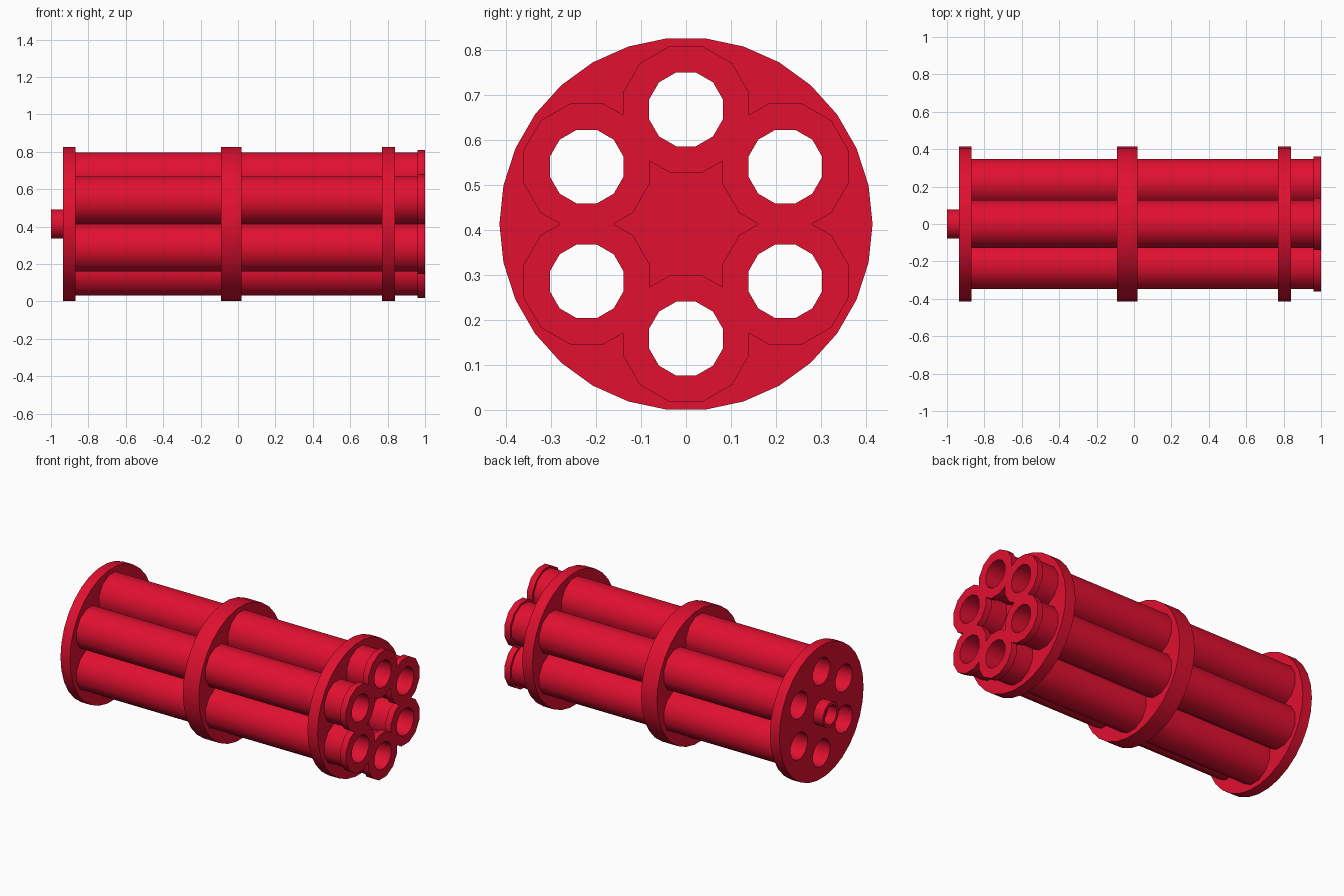
import bpy, bmesh
from math import sin, cos, pi, radians
from mathutils import Vector

if "Cube" in bpy.data.objects:
    bpy.data.objects.remove(bpy.data.objects["Cube"], do_unlink=True)

AXIS_Z = 0.414      # height of the long axis
ORBIT = 0.255       # distance of each barrel from the axis
SIDES = 12

red = bpy.data.materials.new("crimson red")
red.use_nodes = True
red.diffuse_color = (0.75, 0.005, 0.03, 1)
red.node_tree.nodes["Principled BSDF"].inputs["Base Color"].default_value = red.diffuse_color


def ring(bm, x, radius, sides, start, y=0.0, z=0.0):
    """Loop of vertices around a line parallel to x."""
    angles = [start + 2 * pi * i / sides for i in range(sides)]
    return [bm.verts.new((x, y + radius * cos(a), z + radius * sin(a))) for a in angles]


def finish(bm, name):
    bmesh.ops.recalc_face_normals(bm, faces=bm.faces)
    mesh = bpy.data.meshes.new(name)
    bm.to_mesh(mesh)
    bm.free()
    mesh.materials.append(red)
    obj = bpy.data.objects.new(name, mesh)
    bpy.context.collection.objects.link(obj)
    obj.location.z = AXIS_Z
    bpy.ops.object.select_all(action='DESELECT')
    obj.select_set(True)
    bpy.context.view_layer.objects.active = obj
    bpy.ops.object.shade_smooth_by_angle(angle=radians(40))
    return obj


def tube(name, profile, y=0.0, z=0.0):
    """Closed (x, radius) profile turned around a line parallel to x."""
    bm = bmesh.new()
    loops = [ring(bm, x, r, SIDES, pi / SIDES, y, z) for x, r in profile]
    for a, b in zip(loops, loops[1:] + loops[:1]):
        for i in range(SIDES):
            j = (i + 1) % SIDES
            bm.faces.new((a[i], a[j], b[j], b[i]))
    return finish(bm, name)


centres = [(ORBIT * cos(a), ORBIT * sin(a)) for a in (pi / 6 + k * pi / 3 for k in range(6))]


def clamp_disc(name, x0, x1):
    """Round plate with a seat for every barrel."""
    bm = bmesh.new()
    loops = [ring(bm, x0, 0.415, 30, 0)]
    loops += [ring(bm, x0, 0.11, SIDES, pi / SIDES, y, z) for y, z in centres]
    edges = [bm.edges.new((l[i], l[(i + 1) % len(l)])) for l in loops for i in range(len(l))]
    bmesh.ops.triangle_fill(bm, edges=edges, use_beauty=True, normal=Vector((1, 0, 0)))
    out = bmesh.ops.extrude_face_region(bm, geom=bm.faces[:], use_keep_orig=True)
    verts = [v for v in out["geom"] if isinstance(v, bmesh.types.BMVert)]
    bmesh.ops.translate(bm, verts=verts, vec=(x1 - x0, 0, 0))
    return finish(bm, name)


# Barrels with a flared muzzle and an open bore
barrel_profile = [(-0.935, 0.085), (-0.935, 0.1315), (0.96, 0.1315),
                  (0.96, 0.145), (1.0, 0.145), (1.0, 0.085)]
for n, (y, z) in enumerate(centres, 1):
    tube(f"barrel_{n}", barrel_profile, y, z)

# Discs holding the barrels together
clamp_disc("rear_disc", -0.935, -0.87)
clamp_disc("middle_disc", -0.09, 0.02)
clamp_disc("front_disc", 0.77, 0.84)

# Hollow drive stub at the rear
tube("drive_stub", [(-1.0, 0.06), (-1.0, 0.08), (-0.92, 0.08), (-0.92, 0.06)])
